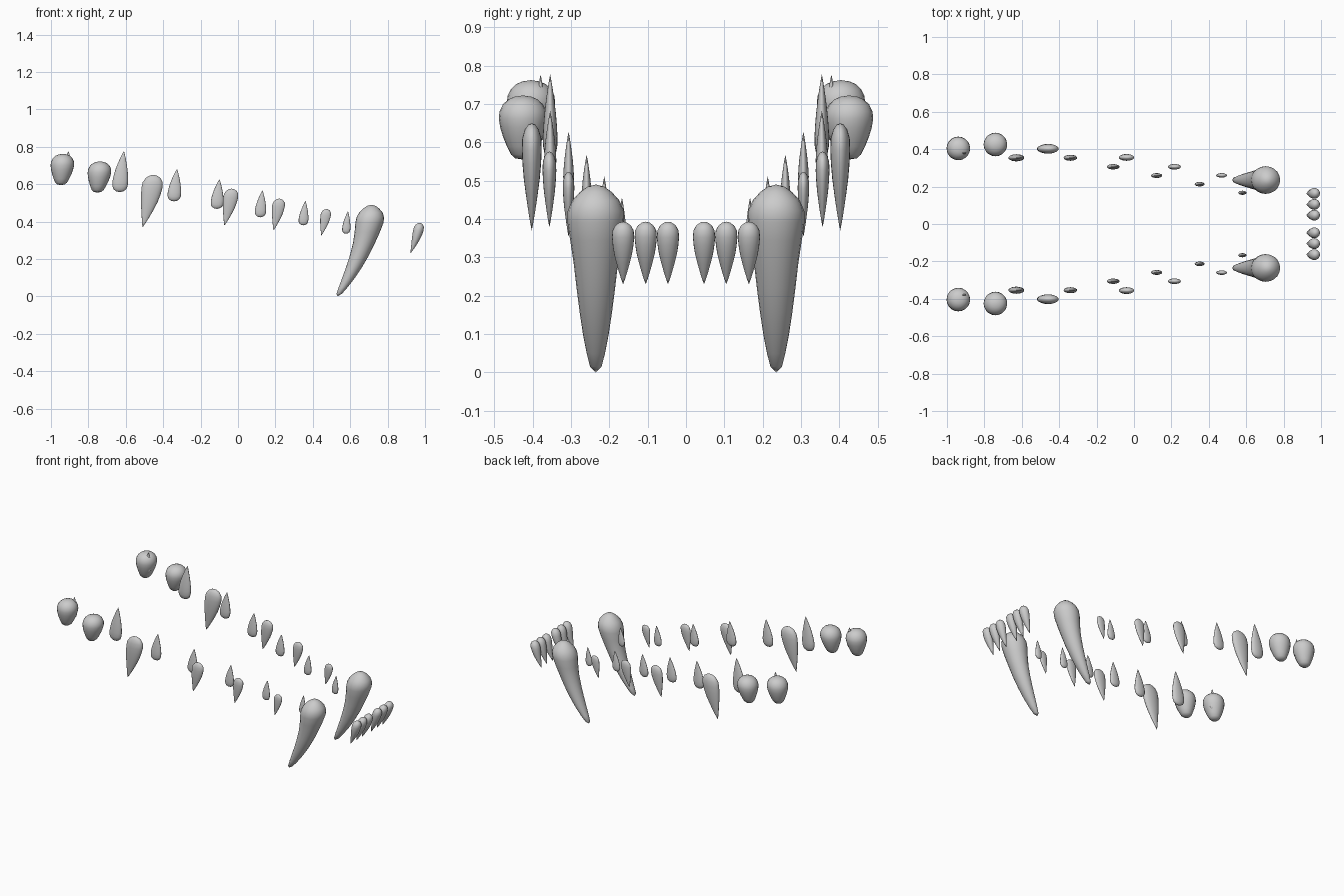
import bpy, bmesh, math

SEG = 20

# profiles: (fraction from root to tip, half-width factor)
FANG = [(0, 0), (.012, .3), (.04, .56), (.085, .83), (.14, .99), (.2, 1), (.3, .9), (.42, .78),
        (.55, .68), (.68, .57), (.8, .45), (.9, .32), (.97, .2), (1, 0)]
UPPER = [(0, 0), (.015, .35), (.06, .7), (.14, .95), (.25, 1), (.38, .93), (.52, .8), (.66, .6),
         (.8, .38), (.92, .17), (1, 0)]
LOWER = [(0, 0), (.02, .45), (.07, .8), (.15, .97), (.27, 1), (.4, .92), (.55, .77), (.7, .56),
         (.84, .33), (.95, .12), (1, 0)]
MOLAR = [(0, 0), (.02, .35), (.06, .6), (.14, .83), (.25, .97), (.36, 1), (.5, .94), (.65, .82),
         (.8, .66), (.92, .5), (.98, .32), (1, 0)]


def tooth(name, profile, root, tip, y, rx, ry, bend=1.5):
    """Loft ellipses from root (x, z) to tip (x, z); mirrored across the jaw."""
    bm = bmesh.new()
    rings = []
    for t, r in profile:
        x = root[0] + (tip[0] - root[0]) * t ** bend
        z = root[1] + (tip[1] - root[1]) * t
        if r == 0:
            rings.append([bm.verts.new((x, y, z))])
        else:
            rings.append([bm.verts.new((x + rx * r * math.cos(a), y + ry * r * math.sin(a), z))
                          for a in (2 * math.pi * i / SEG for i in range(SEG))])
    for a, b in zip(rings, rings[1:]):
        for i in range(SEG):
            j = (i + 1) % SEG
            if len(a) == 1:
                bm.faces.new((a[0], b[i], b[j]))
            elif len(b) == 1:
                bm.faces.new((a[i], a[j], b[0]))
            else:
                bm.faces.new((a[i], a[j], b[j], b[i]))
    bmesh.ops.recalc_face_normals(bm, faces=bm.faces)
    for f in bm.faces:
        f.smooth = True
    me = bpy.data.meshes.new(name)
    bm.to_mesh(me)
    bm.free()
    ob = bpy.data.objects.new(name, me)
    bpy.context.collection.objects.link(ob)
    m = ob.modifiers.new("mirror", 'MIRROR')
    m.use_axis = (False, True, False)
    m.use_mirror_merge = False
    return ob


# front incisors
for i, y in enumerate((.047, .105, .164)):
    tooth(f"incisor_{i + 1}", UPPER, (.97, .393), (.922, .23), y, .028, .029)

# large canines
tooth("canine", FANG, (.713, .49), (.532, 0), .235, .075, .074, 1.75)

# upper side teeth, pointing down: root x, root z, tip x, tip z, y, rx, ry
for i, (x, z, tx, tz, y, rx, ry) in enumerate((
        (.472, .467, .445, .325, .26, .028, .012),
        (.22, .523, .19, .353, .306, .034, .015),
        (-.035, .576, -.073, .378, .356, .04, .018),
        (-.453, .65, -.51, .37, .402, .056, .026))):
    tooth(f"upper_premolar_{i + 1}", UPPER, (x, z), (tx, tz), y, rx, ry)

# lower side teeth, pointing up
for i, (x, z, tx, tz, y, rx, ry) in enumerate((
        (.578, .335, .588, .456, .167, .022, .011),
        (.349, .38, .361, .511, .213, .026, .012),
        (.119, .423, .131, .567, .259, .03, .013),
        (-.113, .468, -.099, .627, .306, .034, .014),
        (-.342, .508, -.326, .682, .354, .036, .016),
        (-.632, .557, -.61, .777, .354, .042, .019),
        (-.918, .64, -.906, .776, .379, .026, .013))):
    tooth(f"lower_premolar_{i + 1}", LOWER, (x, z), (tx, tz), y, rx, ry)

# rounded back molars
tooth("molar_front", MOLAR, (-.738, .722), (-.752, .555), .425, .063, .063)
tooth("molar_back", MOLAR, (-.937, .762), (-.947, .595), .404, .063, .063)
